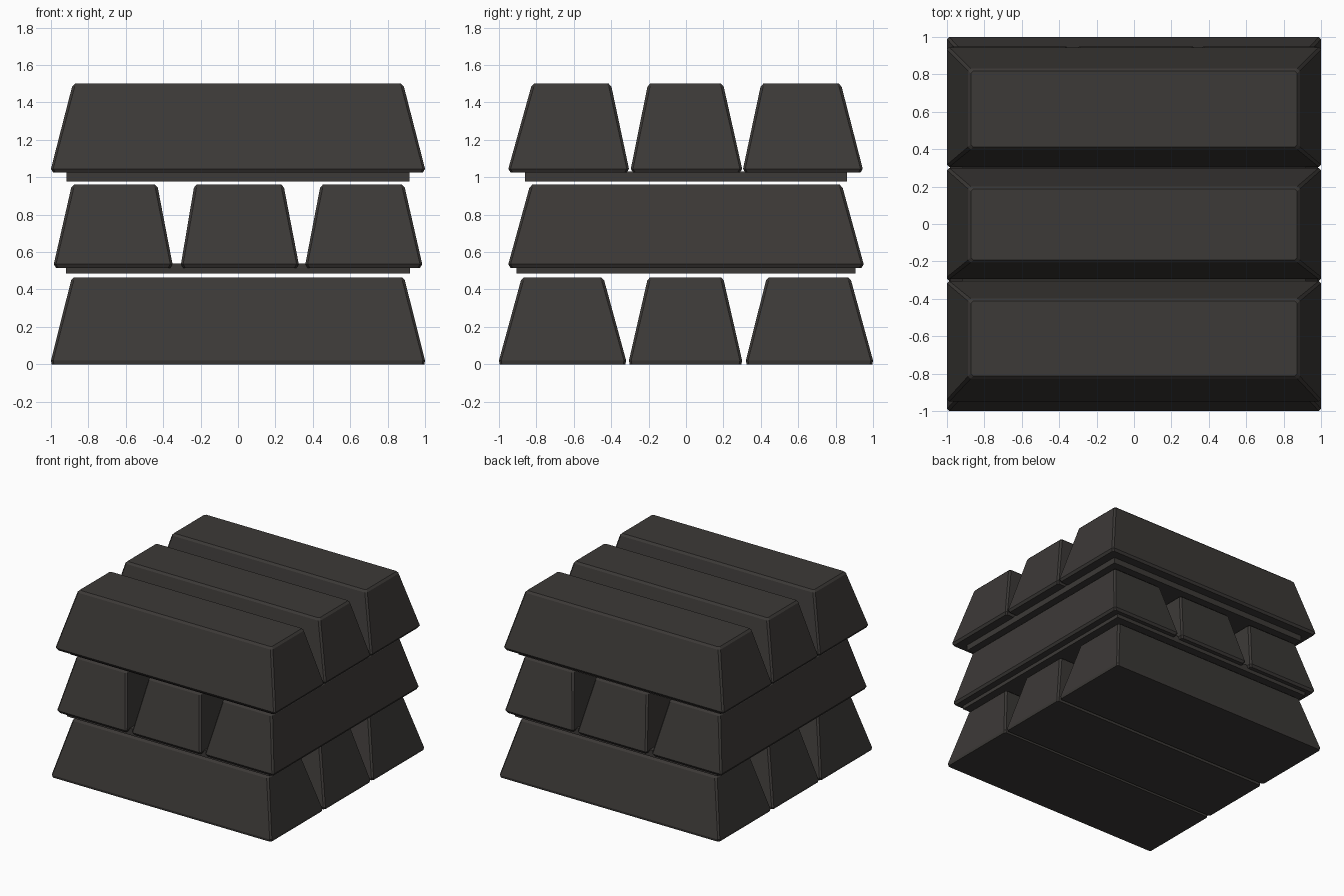
import bpy, bmesh

if "Cube" in bpy.data.objects:
    bpy.data.objects.remove(bpy.data.objects["Cube"])

mat = bpy.data.materials.new("dark_metal")
mat.diffuse_color = (0.045, 0.041, 0.038, 1)
mat.use_nodes = True
mat.node_tree.nodes["Principled BSDF"].inputs["Base Color"].default_value = mat.diffuse_color


def ring(bm, x0, x1, y0, y1, z, c):
    """Rectangle with cut corners at height z."""
    pts = [(x0 + c, y0), (x1 - c, y0), (x1, y0 + c), (x1, y1 - c),
           (x1 - c, y1), (x0 + c, y1), (x0, y1 - c), (x0, y0 + c)]
    return [bm.verts.new((x, y, z)) for x, y in pts]


def finish(bm, name):
    bmesh.ops.recalc_face_normals(bm, faces=bm.faces)
    mesh = bpy.data.meshes.new(name)
    bm.to_mesh(mesh)
    bm.free()
    mesh.materials.append(mat)
    ob = bpy.data.objects.new(name, mesh)
    bpy.context.collection.objects.link(ob)
    return ob


def ingot(name, length, width, z0, z1, along_x, lip):
    """length/width: (bottom min, bottom max, top min, top max)."""
    def at(a, t, inset):
        lo, hi = a[0] + (a[2] - a[0]) * t, a[1] + (a[3] - a[1]) * t
        return lo + inset, hi - inset

    h = z1 - z0
    bm = bmesh.new()
    rings = []
    # chamfered foot, tapered body, chamfered top edge
    for t, z, inset, c in ((0, z0, lip, 0.012), (0, z0 + 0.02, 0, 0.012),
                           (1 - 0.016 / h, z1 - 0.016, -0.008, 0.014),
                           (1, z1, 0.003, 0.012)):
        l, w = at(length, t, inset), at(width, t, inset)
        x, y = (l, w) if along_x else (w, l)
        rings.append(ring(bm, *x, *y, z, c))
    for a, b in zip(rings, rings[1:]):
        for i in range(8):
            j = (i + 1) % 8
            bm.faces.new((a[i], a[j], b[j], b[i]))
    bm.faces.new(rings[0][::-1])
    bm.faces.new(rings[-1])
    finish(bm, name)


def plate(name, x, y, z0, z1):
    bm = bmesh.new()
    bmesh.ops.create_cube(bm, size=1)
    for v in bm.verts:
        v.co = (x if v.co.x > 0 else -x, y if v.co.y > 0 else -y,
                z1 if v.co.z > 0 else z0)
    finish(bm, name)


# Layers: name, z range, along x, foot inset, length profile, bar widths
layers = [
    ("bottom", 0, 0.465, True, 0.004, (-1, 1, -0.88, 0.88),
     [(-1, -0.32, -0.87, -0.45), (-0.305, 0.3, -0.195, 0.19), (0.32, 1, 0.44, 0.87)]),
    ("middle", 0.515, 0.96, False, 0.012, (-0.95, 0.95, -0.825, 0.825),
     [(-0.985, -0.35, -0.88, -0.44), (-0.305, 0.325, -0.225, 0.235), (0.36, 0.985, 0.45, 0.88)]),
    ("top", 1.025, 1.5, True, 0.012, (-1, 1, -0.875, 0.875),
     [(-0.95, -0.305, -0.815, -0.41), (-0.295, 0.3, -0.195, 0.19), (0.305, 0.945, 0.41, 0.82)]),
]
for name, z0, z1, along_x, lip, length, widths in layers:
    for i, width in enumerate(widths):
        ingot(f"{name}_ingot_{i + 1}", length, width, z0, z1, along_x, lip)

# Spacer plates between the layers
plate("lower_spacer", 0.92, 0.905, 0.485, 0.54)
plate("upper_spacer", 0.917, 0.862, 0.978, 1.032)
